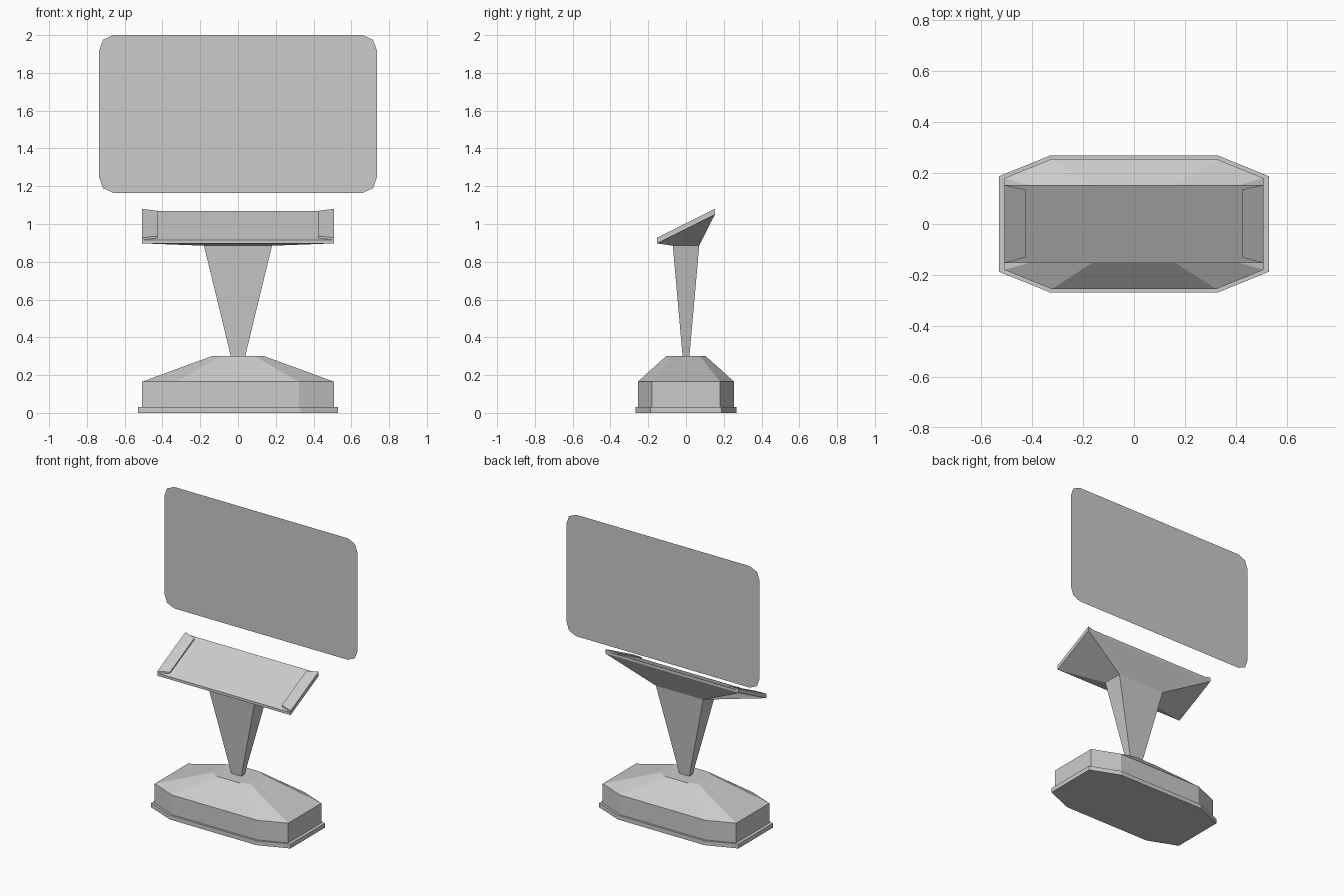
import bpy, bmesh

if "Cube" in bpy.data.objects:
    bpy.data.objects.remove(bpy.data.objects["Cube"])


def make_object(name, verts, faces):
    mesh = bpy.data.meshes.new(name)
    mesh.from_pydata(verts, [], faces)
    bm = bmesh.new()
    bm.from_mesh(mesh)
    if len(faces) > 1:
        bmesh.ops.recalc_face_normals(bm, faces=bm.faces)
    bm.to_mesh(mesh)
    bm.free()
    obj = bpy.data.objects.new(name, mesh)
    bpy.context.collection.objects.link(obj)
    return obj


def loft(name, rings):
    """Closed solid through rings that have equal point counts."""
    n = len(rings[0])
    faces = [tuple(range(n)), tuple(range((len(rings) - 1) * n, len(rings) * n))]
    for r in range(len(rings) - 1):
        for i in range(n):
            j = (i + 1) % n
            faces.append((r * n + i, r * n + j, (r + 1) * n + j, (r + 1) * n + i))
    return make_object(name, [p for ring in rings for p in ring], faces)


def mirror4(quarter):
    """Mirror a corner profile into a full closed outline."""
    half = quarter + [(-x, y) for x, y in reversed(quarter)]
    return half + [(-x, -y) for x, y in half]


def octagon(x, y, cx, cy, z):
    return [(px, py, z) for px, py in mirror4([(x, cy), (cx, y)])]


def rect(x, y, z):
    return [(px, py, z) for px, py in mirror4([(x, y)])]


def slope(x, y, lift):
    """Point on the tilted desk plane."""
    return (x, y, 0.974 + 0.5 * y + lift)


# Base: foot plate and body with tapered top
loft("foot_plate", [octagon(0.53, 0.268, 0.33, 0.187, z) for z in (0, 0.03)])
loft("base_body", [octagon(0.508, 0.255, 0.323, 0.18, 0.03),
                   octagon(0.508, 0.255, 0.323, 0.18, 0.165),
                   octagon(0.14, 0.105, 0.089, 0.074, 0.3)])

# Pedestal widening upwards
loft("pedestal", [rect(0.038, 0.018, 0.3), rect(0.18, 0.07, 0.885)])

# Tilted desk with tapered underside
edge = mirror4([(0.507, 0.153)])
loft("desk", [rect(0.18, 0.07, 0.885),
              [slope(x, y, 0) for x, y in edge],
              [slope(x, y, 0.018) for x, y in edge]])

# Raised side pads
for name, s in (("left_pad", -1), ("right_pad", 1)):
    pad = [(s * 0.507, -0.153), (s * 0.425, -0.131),
           (s * 0.425, 0.135), (s * 0.507, 0.153)]
    loft(name, [[slope(x, y, 0.016) for x, y in pad],
                [slope(x, y, 0.03 if abs(x) > 0.5 else 0.028) for x, y in pad]])

# Thin floating screen with clipped corners
corner = [(0.735, 0.335), (0.715, 0.393), (0.66, 0.4175)]
outline = [(x, 0.25, 1.5825 + z) for x, z in mirror4(corner)]
make_object("screen", outline, [tuple(reversed(range(len(outline))))])
